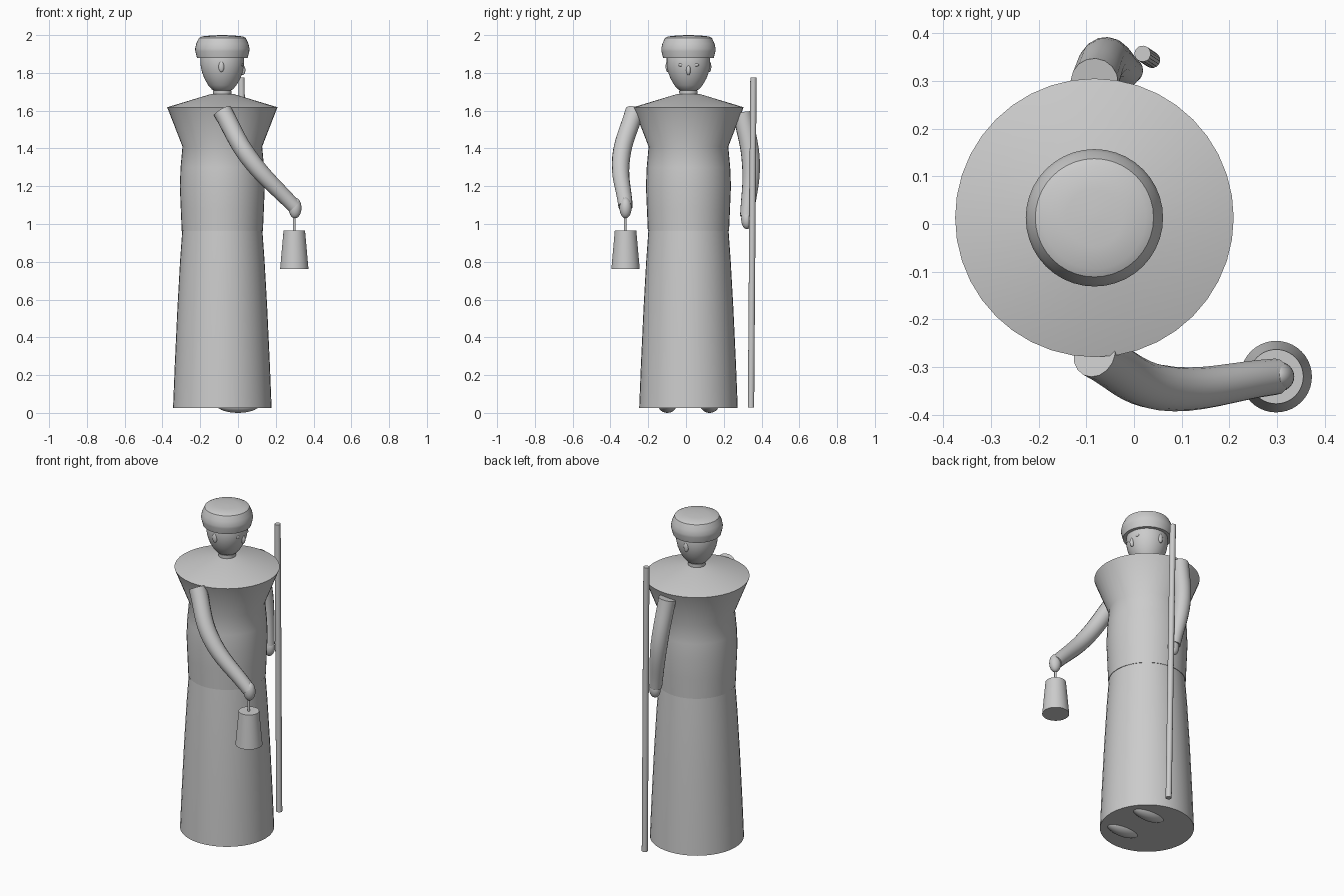
import bpy, bmesh, math
from mathutils import Vector

if "Cube" in bpy.data.objects:
    bpy.data.objects.remove(bpy.data.objects["Cube"])

CX, CY = -0.083, 0.013   # axis of the body; the figure faces +x


def smooth(ob, angle=35):
    bpy.ops.object.select_all(action='DESELECT')
    ob.select_set(True)
    bpy.context.view_layer.objects.active = ob
    bpy.ops.object.shade_smooth_by_angle(angle=math.radians(angle))
    return ob


def lathe(name, profile, x=CX, y=CY, sides=40):
    """Closed surface of revolution from (radius, z) pairs, bottom to top."""
    bm = bmesh.new()
    rings = [[bm.verts.new((x + r * math.cos(a), y + r * math.sin(a), z))
              for a in (2 * math.pi * i / sides for i in range(sides))]
             for r, z in profile]
    for lo, hi in zip(rings, rings[1:]):
        for i in range(sides):
            j = (i + 1) % sides
            bm.faces.new((lo[i], lo[j], hi[j], hi[i]))
    bm.faces.new(rings[0][::-1])
    bm.faces.new(rings[-1])
    me = bpy.data.meshes.new(name)
    bm.to_mesh(me)
    bm.free()
    ob = bpy.data.objects.new(name, me)
    bpy.context.collection.objects.link(ob)
    return smooth(ob)


def ellipsoid(name, loc, size, rot=(0, 0, 0)):
    bpy.ops.mesh.primitive_uv_sphere_add(segments=24, ring_count=14, location=loc, rotation=rot)
    ob = bpy.context.object
    ob.name = name
    ob.scale = size
    return smooth(ob, 60)


def rod(name, a, b, r, sides=16):
    a, b = Vector(a), Vector(b)
    bpy.ops.mesh.primitive_cylinder_add(vertices=sides, radius=r, depth=(b - a).length,
                                        location=(a + b) / 2,
                                        rotation=(b - a).to_track_quat('Z', 'Y').to_euler())
    bpy.context.object.name = name
    return smooth(bpy.context.object)


def sleeve(name, points):
    """Tapered tube through (x, y, z, radius) points."""
    cu = bpy.data.curves.new(name, 'CURVE')
    cu.dimensions = '3D'
    cu.bevel_depth = 1
    cu.bevel_resolution = 6
    cu.use_fill_caps = True
    sp = cu.splines.new('BEZIER')
    sp.resolution_u = 8
    sp.bezier_points.add(len(points) - 1)
    for bp, (x, y, z, r) in zip(sp.bezier_points, points):
        bp.co = (x, y, z)
        bp.radius = r
        bp.handle_left_type = bp.handle_right_type = 'AUTO'
    ob = bpy.data.objects.new(name, cu)
    bpy.context.collection.objects.link(ob)
    bpy.ops.object.select_all(action='DESELECT')
    ob.select_set(True)
    bpy.context.view_layer.objects.active = ob
    bpy.ops.object.convert(target='MESH')
    return smooth(bpy.context.object)


# Robe
lathe("skirt", [(0.261, 0.025), (0.252, 0.25), (0.238, 0.55), (0.224, 0.8), (0.212, 0.968)])
lathe("torso", [(0.215, 0.963), (0.220, 1.08), (0.225, 1.20), (0.221, 1.30), (0.211, 1.41),
                (0.292, 1.618), (0.06, 1.688)])
lathe("collar", [(0.048, 1.66), (0.049, 1.708)])
lathe("neck", [(0.043, 1.68), (0.043, 1.76)])

# Head, hat and face
lathe("head", [(0.035, 1.703), (0.056, 1.713), (0.075, 1.735), (0.095, 1.77), (0.108, 1.805),
               (0.115, 1.84), (0.115, 1.88), (0.105, 1.92), (0.07, 1.95)])
lathe("hat", [(0.134, 1.879), (0.143, 1.915), (0.144, 1.928), (0.138, 1.955), (0.124, 1.985),
              (0.108, 1.993), (0.06, 1.998), (0.01, 2.0)])
ellipsoid("nose", (CX + 0.108, CY, 1.815), (0.014, 0.012, 0.027))
for side, tag in ((-1, "near"), (1, "far")):
    ellipsoid("ear_" + tag, (CX - 0.005, CY + side * 0.111, 1.833), (0.015, 0.010, 0.028))
    ellipsoid("eye_" + tag, (CX + 0.104, CY + side * 0.04, 1.842), (0.007, 0.015, 0.008))
    ellipsoid("foot_" + tag, (0.0, CY + side * 0.112, 0.045), (0.115, 0.05, 0.045))

# Arms and hands
sleeve("lantern_arm", [(-0.083, -0.272, 1.598, 0.05), (0.055, -0.343, 1.355, 0.048),
                       (0.298, -0.32, 1.092, 0.038)])
ellipsoid("lantern_hand", (0.302, -0.32, 1.085), (0.034, 0.032, 0.055))
sleeve("staff_arm", [(-0.083, 0.298, 1.588, 0.05), (-0.06, 0.344, 1.32, 0.048),
                     (-0.02, 0.322, 1.04, 0.036)])
ellipsoid("staff_hand", (-0.015, 0.322, 1.025), (0.034, 0.03, 0.052))

# Lantern and staff
rod("lantern_handle", (0.298, -0.322, 0.95), (0.298, -0.322, 1.06), 0.007)
lathe("lantern", [(0.075, 0.762), (0.057, 0.965)], 0.298, -0.32)
rod("staff", (0.038, 0.344, 0.028), (0.018, 0.357, 1.775), 0.017)
